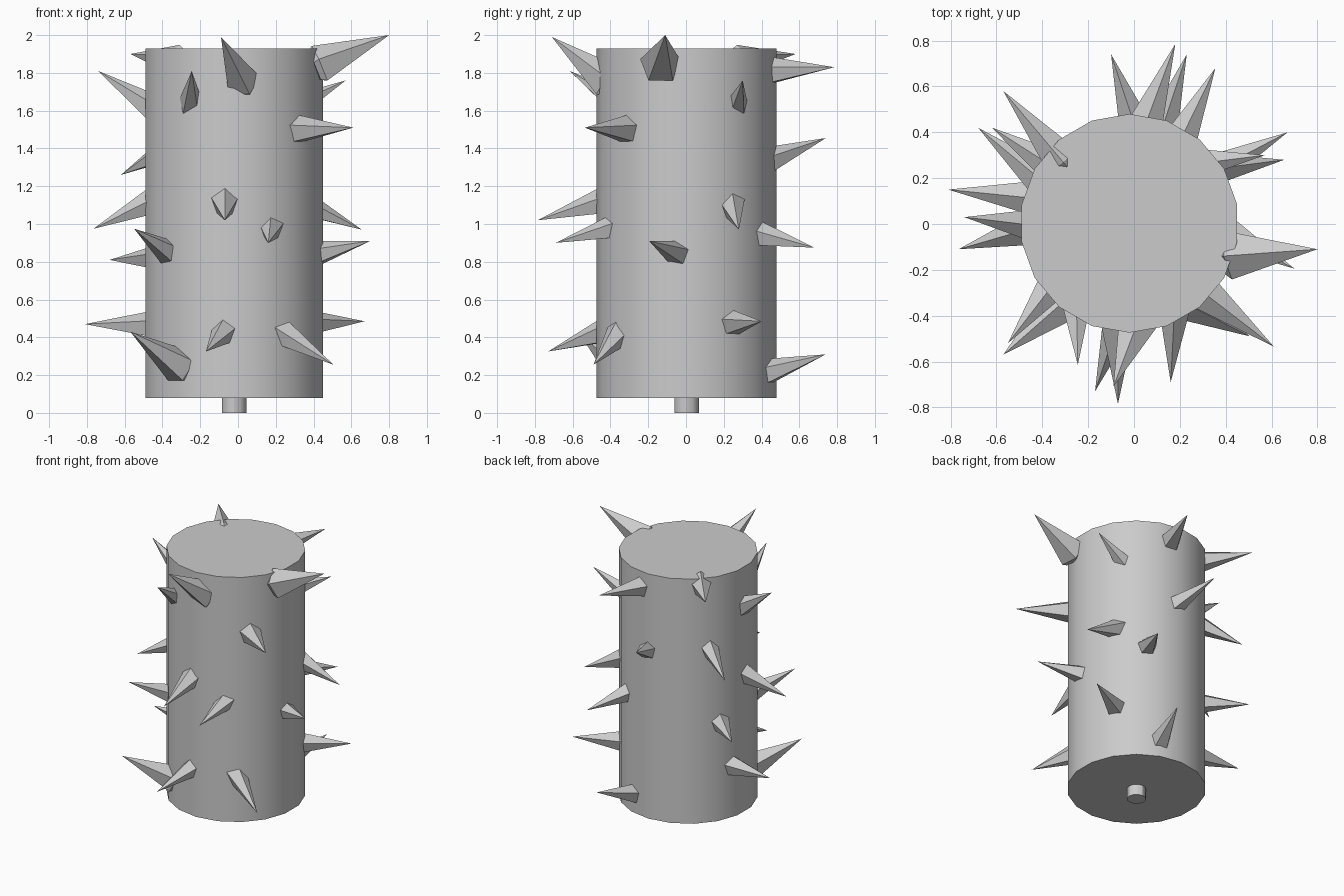
import bpy, bmesh, math
from mathutils import Vector

if "Cube" in bpy.data.objects:
    bpy.data.objects.remove(bpy.data.objects["Cube"])

CX, R = -0.02, 0.477


def cylinder(name, radius, z0, z1, sides, turn=0.0):
    bpy.ops.mesh.primitive_cylinder_add(vertices=sides, radius=radius, depth=z1 - z0,
                                        location=(CX, 0.003, (z0 + z1) / 2), rotation=(0, 0, turn))
    ob = bpy.context.object
    ob.name = name
    bpy.ops.object.shade_smooth_by_angle(angle=math.radians(30))
    return ob


def spike(name, tip, base, radius=0.085, length=0.40, sides=5):
    """Five-sided thorn: sharp tip, wide rim, small bevelled root inside the drum."""
    tip = Vector(tip)
    base = Vector(base)
    flat = Vector((base.x - CX, base.y, 0)).normalized() * 0.47
    base = Vector((CX + flat.x, flat.y, base.z))        # snap to drum surface
    axis = (tip - base).normalized()
    side = axis.cross(Vector((0, 0, 1))).normalized()
    up = side.cross(axis)
    bm = bmesh.new()

    def ring(dist, r):
        c = tip - axis * dist
        return [bm.verts.new(c + r * (side * math.sin(a) + up * math.cos(a)))
                for a in (math.tau * i / sides for i in range(sides))]

    t = bm.verts.new(tip)
    rim, root = ring(length, radius), ring(length + 0.03, radius * 0.8)
    for i in range(sides):
        j = (i + 1) % sides
        bm.faces.new((t, rim[i], rim[j]))
        bm.faces.new((rim[i], root[i], root[j], rim[j]))
    bm.faces.new(root)
    bmesh.ops.recalc_face_normals(bm, faces=bm.faces)
    me = bpy.data.meshes.new(name)
    bm.to_mesh(me)
    bm.free()
    bpy.context.collection.objects.link(bpy.data.objects.new(name, me))


# drum and axle peg
cylinder("drum", R, 0.08, 1.93, 18)
cylinder("axle_peg", 0.065, 0.0, 0.1, 12)

# spikes by side: tip, surface point, optional rim radius
left_spikes = [
    ((-.57, .58, 1.90), (-.36, .33, 1.87)),
    ((-.74, .03, 1.81), (-.49, .00, 1.64)),
    ((-.62, .42, 1.26), (-.40, .28, 1.38)),
    ((-.765, -.11, .975), (-.49, -.03, 1.10)),
    ((-.68, .42, .81), (-.44, .22, .82)),
    ((-.81, .15, .47), (-.49, .12, .465)),
]
front_spikes = [
    ((-.245, -.615, 1.81), (-.25, -.41, 1.67)),
    ((-.09, -.71, 1.99), (.00, -.47, 1.80), .10),
    ((-.07, -.785, 1.02), (-.07, -.47, 1.11)),
    ((.16, -.69, .90), (.17, -.42, .97)),
    ((-.55, -.52, .975), (-.38, -.30, .86)),
    ((-.57, -.57, .43), (-.33, -.36, .26), .10),
    ((-.17, -.73, .325), (-.08, -.46, .42)),
    ((.505, -.49, .255), (.27, -.37, .40)),
]
right_spikes = [
    ((.80, -.11, 2.0), (.44, -.14, 1.84), .11),
    ((.57, .30, 1.76), (.37, .28, 1.65)),
    ((.61, -.535, 1.51), (.33, -.32, 1.50)),
    ((.655, .28, .97), (.39, .25, 1.09)),
    ((.70, -.195, .91), (.45, -.06, .85)),
    ((.67, .40, .485), (.40, .26, .475)),
]
back_spikes = [
    ((.18, .785, 1.83), (.06, .46, 1.81)),
    ((-.10, .74, 1.455), (-.01, .48, 1.35)),
    ((.355, .68, .875), (.23, .42, .94)),
    ((.23, .74, .31), (.13, .44, .22)),
]
for label, group in (("left", left_spikes), ("front", front_spikes),
                     ("right", right_spikes), ("back", back_spikes)):
    for n, args in enumerate(group, 1):
        spike(f"{label}_spike_{n}", *args)
